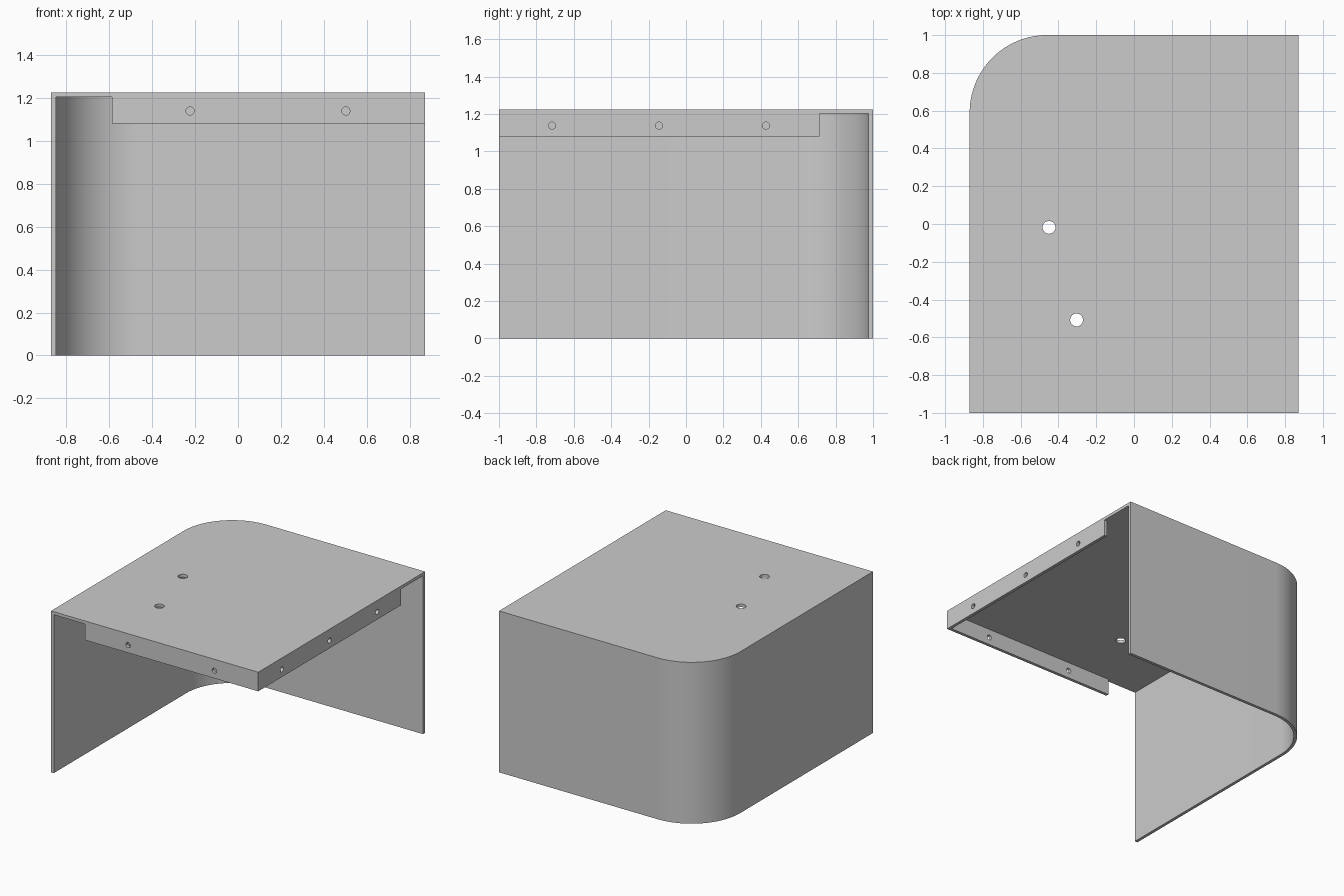
import bpy
import bmesh
import math
from mathutils import Matrix, Vector

X, Y, H = 0.87, 1.0, 1.225      # half width, half depth, height
T, R = 0.023, 0.41              # sheet thickness, corner radius
FLANGE_Z, HOLE_Z = 1.08, 1.138

cube = bpy.data.objects.get("Cube")
if cube:
    bpy.data.objects.remove(cube, do_unlink=True)

grey = bpy.data.materials.new("sheet_grey")
grey.use_nodes = True
grey.diffuse_color = (0.6, 0.6, 0.6, 1)
grey.node_tree.nodes["Principled BSDF"].inputs["Base Color"].default_value = (0.6, 0.6, 0.6, 1)


def finish(name, bm):
    bmesh.ops.recalc_face_normals(bm, faces=bm.faces)
    mesh = bpy.data.meshes.new(name)
    bm.to_mesh(mesh)
    bm.free()
    mesh.materials.append(grey)
    obj = bpy.data.objects.new(name, mesh)
    bpy.context.collection.objects.link(obj)
    return obj


def prism(name, outline, z0, z1):
    bm = bmesh.new()
    face = bm.faces.new([bm.verts.new((x, y, z0)) for x, y in outline])
    top = bmesh.ops.extrude_face_region(bm, geom=[face])["geom"]
    bmesh.ops.translate(bm, vec=(0, 0, z1 - z0),
                        verts=[v for v in top if isinstance(v, bmesh.types.BMVert)])
    return finish(name, bm)


def box(name, x0, x1, y0, y1, z0, z1):
    return prism(name, [(x0, y0), (x1, y0), (x1, y1), (x0, y1)], z0, z1)


def drill(name, centre, axis, radius):
    bm = bmesh.new()
    turn = Vector((0, 0, 1)).rotation_difference(Vector(axis)).to_matrix().to_4x4()
    bmesh.ops.create_cone(bm, cap_ends=True, segments=32, radius1=radius, radius2=radius,
                          depth=0.12, matrix=Matrix.Translation(centre) @ turn)
    obj = finish(name, bm)
    obj.hide_render = True
    return obj


def side_path(inset):
    # Left-rear run: along the side, round the corner, along the back
    cx, cy, r = -X + R, Y - R, R - inset
    arc = [(cx + r * math.cos(a), cy + r * math.sin(a))
           for a in (math.pi - i * math.pi / 80 for i in range(41))]
    return [(-X + inset, -Y)] + arc + [(X, Y - inset)]


# Top plate, curved wall and the two short flanges
cover = prism("folded_cover", side_path(0) + [(X, -Y)], H - T, H)
parts = [
    prism("curved_wall", side_path(0) + side_path(T)[::-1], 0, H - T),
    prism("corner_flange", [(-0.586, -Y), (X, -Y), (X, 0.714), (X - T, 0.714),
                            (X - T, -Y + T), (-0.586, -Y + T)], FLANGE_Z, H - T),
]

# Mounting holes in the plate and flanges
holes = [drill("plate_hole", (x, y, H), (0, 0, 1), 0.034)
         for x, y in ((-0.45, -0.018), (-0.304, -0.508))]
holes += [drill("front_hole", (x, -Y, HOLE_Z), (0, 1, 0), 0.019) for x in (-0.223, 0.502)]
holes += [drill("side_hole", (X, y, HOLE_Z), (1, 0, 0), 0.019) for y in (-0.716, -0.144, 0.428)]

bpy.context.view_layer.objects.active = cover
for operation, tools in (("UNION", parts), ("DIFFERENCE", holes)):
    for tool in tools:
        mod = cover.modifiers.new(tool.name, "BOOLEAN")
        mod.operation, mod.solver, mod.object = operation, "EXACT", tool
        bpy.ops.object.modifier_apply(modifier=mod.name)
        bpy.data.objects.remove(tool, do_unlink=True)

# Smooth the bend and hole walls, keep folds crisp
bpy.ops.object.select_all(action="DESELECT")
cover.select_set(True)
bpy.ops.object.shade_smooth_by_angle(angle=math.radians(30))
